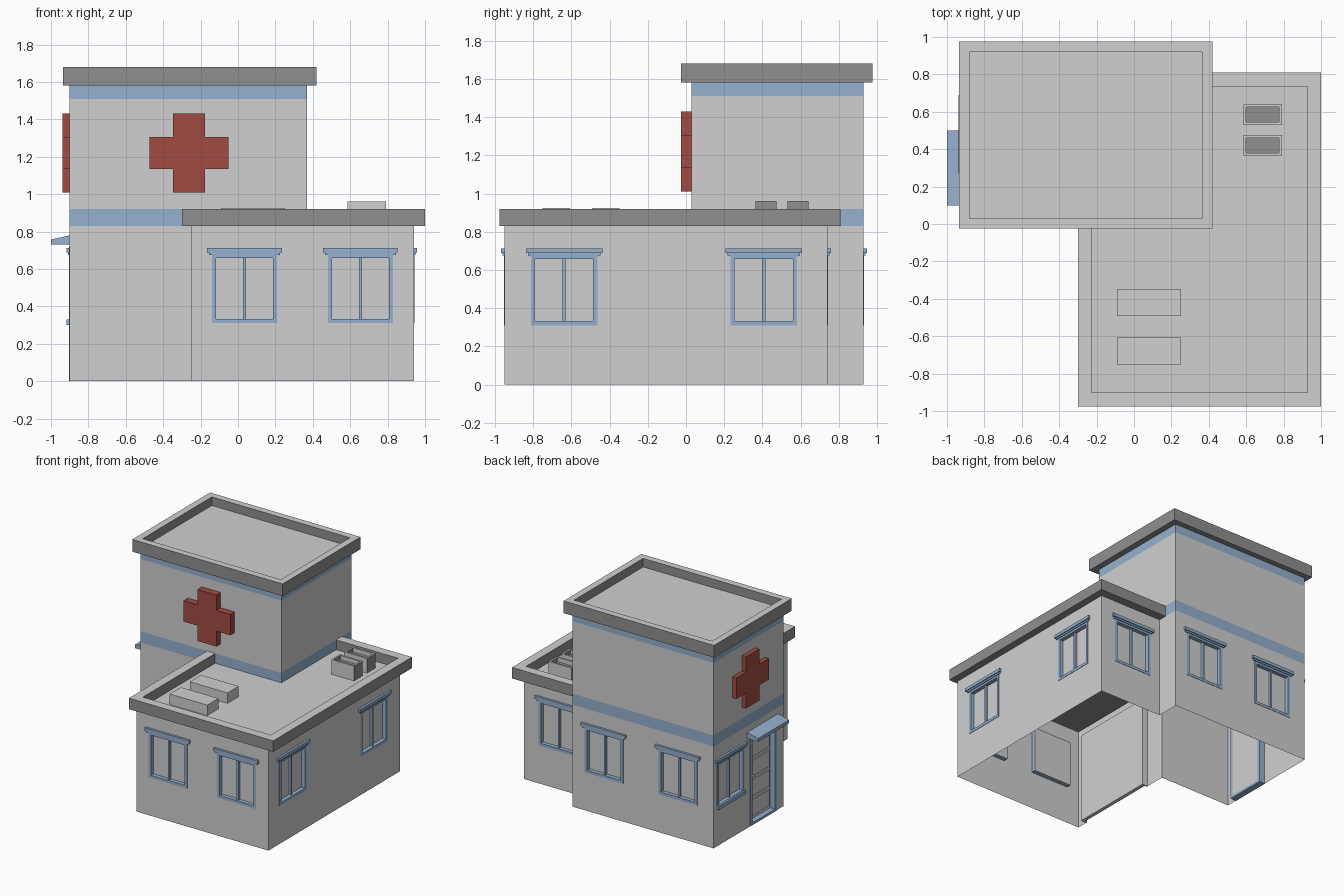
import bpy, bmesh
from mathutils import Vector

if "Cube" in bpy.data.objects:
    bpy.data.objects.remove(bpy.data.objects["Cube"])


def material(name, rgb):
    m = bpy.data.materials.new(name)
    m.diffuse_color = (*rgb, 1)
    m.use_nodes = True
    m.node_tree.nodes["Principled BSDF"].inputs["Base Color"].default_value = m.diffuse_color
    return m


WALL = material("light_grey", (0.63, 0.63, 0.63))
DARK = material("dark_grey", (0.28, 0.28, 0.28))
BLUE = material("soft_blue", (0.30, 0.44, 0.62))
RED = material("brick_red", (0.36, 0.07, 0.055))


def finish(name, bm, mats):
    me = bpy.data.meshes.new(name)
    bm.to_mesh(me)
    bm.free()
    for m in mats:
        me.materials.append(m)
    ob = bpy.data.objects.new(name, me)
    bpy.context.collection.objects.link(ob)
    return ob


# wall coordinates: u along the wall, d outwards, z up
def place(side, plane, u, d, z):
    return Vector({"front": (u, plane - d, z), "back": (u, plane + d, z),
                   "left": (plane - d, u, z), "right": (plane + d, u, z)}[side])


def add_prism(bm, base, vec):
    f = bm.faces.new([bm.verts.new(p) for p in base])
    r = bmesh.ops.extrude_face_region(bm, geom=[f], use_keep_orig=True)
    bmesh.ops.translate(bm, vec=vec,
                        verts=[v for v in r["geom"] if isinstance(v, bmesh.types.BMVert)])


def add_block(bm, side, plane, u0, u1, d0, d1, z0, z1):
    base = [place(side, plane, u, d0, z) for u, z in ((u0, z0), (u1, z0), (u1, z1), (u0, z1))]
    add_prism(bm, base, place(side, plane, 0, d1, 0) - place(side, plane, 0, d0, 0))


def blocks(name, side, plane, mat, items):
    bm = bmesh.new()
    for it in items:
        add_block(bm, side, plane, *it)
    bmesh.ops.recalc_face_normals(bm, faces=bm.faces)
    return finish(name, bm, [mat])


BANDS = ((0.83, 0.92), (1.51, 1.58))


# wall sheet with rectangular openings and blue bands
def wall(name, side, plane, u0, u1, top, holes):
    us = sorted({u0, u1} | {u for h in holes for u in h[:2]})
    zs = sorted({z for z in {0, top} | {z for h in holes for z in h[2:]}
                 | {z for b in BANDS for z in b} if z <= top})
    bm = bmesh.new()
    vs = {(u, z): bm.verts.new(place(side, plane, u, 0, z)) for u in us for z in zs}
    out = place(side, 0, 0, 1, 0)
    for a, b in zip(us, us[1:]):
        for c, d in zip(zs, zs[1:]):
            mu, mz = (a + b) / 2, (c + d) / 2
            if any(h[0] < mu < h[1] and h[2] < mz < h[3] for h in holes):
                continue
            f = bm.faces.new([vs[a, c], vs[b, c], vs[b, d], vs[a, d]])
            f.normal_update()
            if f.normal.dot(out) < 0:
                f.normal_flip()
            f.material_index = int(any(lo < mz < hi for lo, hi in BANDS))
    bmesh.ops.delete(bm, geom=[v for v in bm.verts if not v.link_faces], context="VERTS")
    finish(name, bm, [WALL, BLUE])


W, ZB, ZT, REC = 0.174, 0.31, 0.68, -0.03   # window half width, bottom, top, recess


def hole(c):
    return (c - W, c + W, ZB, ZT)


def window(name, side, plane, c, sill=False):
    t, m = 0.022, 0.008
    a, b = c - W, c + W
    parts = [(a, a + t, REC, 0.003, ZB, ZT), (b - t, b, REC, 0.003, ZB, ZT),
             (a + t, b - t, REC, 0.003, ZB, ZB + t), (a + t, b - t, REC, 0.003, ZT - t, ZT),
             (c - m, c + m, REC, -0.01, ZB + t, ZT - t),
             (c - 0.19, c + 0.19, 0, 0.01, 0.675, 0.688),
             (c - 0.2, c + 0.2, 0, 0.018, 0.688, 0.713)]
    if sill:
        parts.append((a, b, 0, 0.018, 0.30, 0.33))
    blocks(name + "_frame", side, plane, BLUE, parts)
    blocks(name + "_panes", side, plane, WALL, [(a, b, REC - 0.008, REC + 0.001, ZB, ZT)])


# walls and windows: name, side, plane, start, end, height, window centres, extra openings
DOOR = (0.12, 0.46, 0, 0.72)
GARAGE = (-0.85, -0.15, 0, 0.73)
for name, side, plane, u0, u1, top, wins, extra in (
        ("wing_front", "front", -0.95, -0.25, 0.94, 0.83, (0.035, 0.654), []),
        ("wing_right", "right", 0.94, -0.95, 0.74, 0.83, (-0.638, 0.407), []),
        ("wing_back", "back", 0.74, 0.37, 0.94, 0.83, (0.635,), []),
        ("wing_left", "left", -0.25, -0.95, 0.03, 0.83, (), [GARAGE]),
        ("tower_front", "front", 0.03, -0.90, 0.37, 1.58, (), [(-0.25, 0.37, 0, 0.83)]),
        ("tower_right", "right", 0.37, 0.03, 0.93, 1.58, (), [(0.03, 0.74, 0, 0.83)]),
        ("tower_back", "back", 0.93, -0.90, 0.37, 1.58, (-0.58, 0.087), []),
        ("tower_left", "left", -0.90, 0.03, 0.93, 1.58, (0.71,), [DOOR])):
    wall(name + "_wall", side, plane, u0, u1, top, [hole(c) for c in wins] + extra)
    for i, c in enumerate(wins):
        window(f"{name}_window_{i + 1}", side, plane, c, side == "left")


# roof slab: sunken top, dark sides, light upward faces
def roof(name, x0, x1, y0, y1, z0, z1, rim, depth):
    bm = bmesh.new()
    add_prism(bm, [(x0, y0, z0), (x1, y0, z0), (x1, y1, z0), (x0, y1, z0)], (0, 0, z1 - z0))
    bmesh.ops.recalc_face_normals(bm, faces=bm.faces)
    top = next(f for f in bm.faces if f.normal.z > 0.5)
    bmesh.ops.inset_region(bm, faces=[top], thickness=rim)
    r = bmesh.ops.extrude_discrete_faces(bm, faces=[top])
    bmesh.ops.translate(bm, verts=r["faces"][0].verts, vec=(0, 0, -depth))
    bm.normal_update()
    for f in bm.faces:
        f.material_index = 0 if f.normal.z > 0.5 else 1
    return finish(name, bm, [WALL, DARK])


roof("wing_roof", -0.30, 1.0, -0.975, 0.81, 0.83, 0.92, 0.104, 0.08)
roof("tower_roof", -0.935, 0.42, -0.025, 0.975, 1.58, 1.68, 0.078, 0.07)

# low skylight boxes and vent units on the wing roof
for i, y in enumerate((-0.68, -0.42)):
    blocks(f"skylight_{i + 1}", "front", y, WALL, [(-0.09, 0.25, -0.072, 0.072, 0.835, 0.925)])
for i, y in enumerate((0.42, 0.585)):
    ob = roof(f"vent_unit_{i + 1}", 0.585, 0.79, y - 0.055, y + 0.055, 0.835, 0.96, 0.02, 0.035)
    for f in ob.data.polygons:      # dark well and ends, light casing
        well = f.normal.z > 0.5 and f.center.z < 0.95
        f.material_index = int(well or abs(f.normal.x) > 0.5)


# crosses
def cross(name, side, plane, c, z, depth):
    a, r = 0.085, 0.21
    pts = [(a, r), (a, a), (r, a), (r, -a), (a, -a), (a, -r),
           (-a, -r), (-a, -a), (-r, -a), (-r, a), (-a, a), (-a, r)]
    bm = bmesh.new()
    add_prism(bm, [place(side, plane, c + u, 0, z + v) for u, v in pts],
              place(side, 0, 0, depth, 0))
    bmesh.ops.recalc_face_normals(bm, faces=bm.faces)
    finish(name, bm, [RED])


cross("front_cross", "front", 0.03, -0.262, 1.22, 0.055)
cross("left_cross", "left", -0.90, 0.48, 1.22, 0.037)

# entrance door, frame, handle and awning
y0, y1, _, zt = DOOR
blocks("door_frame", "left", -0.90, BLUE,
       [(y0, y0 + 0.025, -0.05, 0.003, 0, zt), (y1 - 0.025, y1, -0.05, 0.003, 0, zt),
        (y0 + 0.025, y1 - 0.025, -0.05, 0.003, zt - 0.025, zt),
        (y0 + 0.025, y1 - 0.025, -0.05, 0.003, 0, 0.02)])
blocks("door_leaf", "left", -0.90, WALL,
       [(y0 + 0.025, y1 - 0.025, -0.05, -0.04, 0.02, zt - 0.025)]
       + [(y0 + 0.05, y1 - 0.05, -0.04, -0.03, 0.05 + k * 0.16, 0.18 + k * 0.16)
          for k in range(4)])
blocks("door_handle", "left", -0.90, WALL, [(y1 - 0.08, y1 - 0.04, -0.04, -0.012, 0.36, 0.385)])
bm = bmesh.new()
add_prism(bm, [(-0.9, 0.1, 0.73), (-1.0, 0.1, 0.73), (-1.0, 0.1, 0.757), (-0.9, 0.1, 0.78)],
          (0, 0.4, 0))
bmesh.ops.recalc_face_normals(bm, faces=bm.faces)
finish("door_awning", bm, [BLUE])

# garage surround and slatted shutter
y0, y1, _, zt = GARAGE
blocks("garage_reveal", "left", -0.25, WALL,
       [(y0 - 0.01, y0, -0.05, -0.001, 0, zt), (y1, y1 + 0.01, -0.05, -0.001, 0, zt),
        (y0, y1, -0.05, -0.001, zt, zt + 0.01)])
n = 10
h = zt / n
bm = bmesh.new()
for k in range(n):
    z = k * h
    add_prism(bm, [(-0.20, y0, z), (-0.23, y0, z), (-0.208, y0, z + h), (-0.20, y0, z + h)],
              (0, y1 - y0, 0))
bmesh.ops.recalc_face_normals(bm, faces=bm.faces)
finish("garage_shutter", bm, [WALL])
